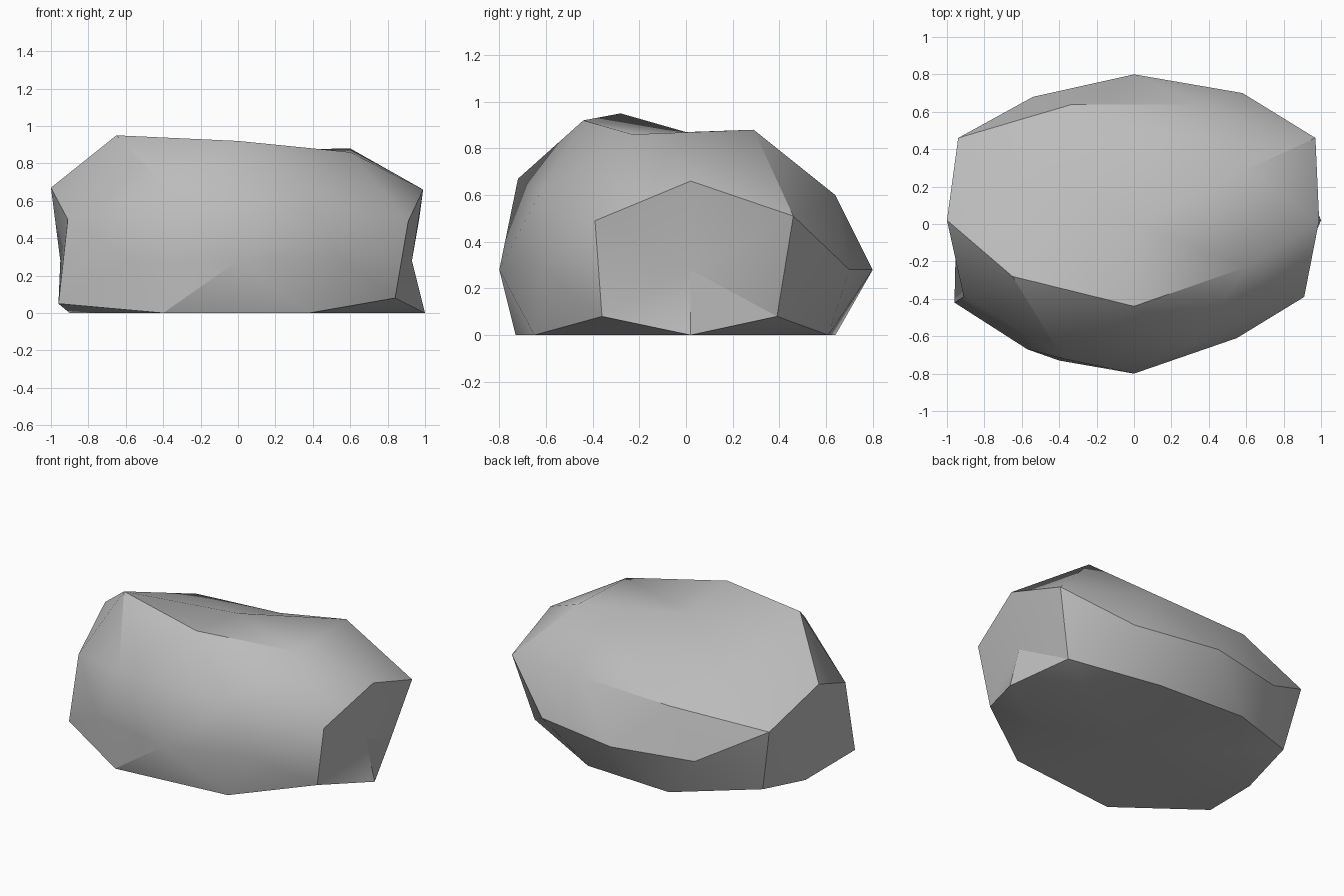
import bpy
import bmesh
import math
from mathutils import Vector

cube = bpy.data.objects.get("Cube")
if cube:
    bpy.data.objects.remove(cube, do_unlink=True)

GOLDEN = (1 + math.sqrt(5)) / 2
CENTRE_HEIGHT = 0.28
RADII = Vector((1.1, 0.82, 0.7))


def axis_aligned_sphere(bm):
    """Faceted ball whose six axis points are all vertices."""
    seeds = [(1, 0, 0), (GOLDEN, 0, 1), (GOLDEN ** 2, GOLDEN, 1)]
    signs = (-1, 1)
    directions = set()
    for seed in seeds:
        for turn in range(3):
            p = seed[turn:] + seed[:turn]
            for sx in signs:
                for sy in signs:
                    for sz in signs:
                        d = Vector((p[0] * sx, p[1] * sy, p[2] * sz)).normalized()
                        directions.add(tuple(round(c, 5) + 0.0 for c in d))
    for d in sorted(directions):
        bm.verts.new(d)
    bmesh.ops.convex_hull(bm, input=bm.verts[:])


def pull_to(bm, rest, targets):
    """Move the vertex resting nearest to each target onto it."""
    for target in map(Vector, targets):
        nearest = min(rest, key=lambda v: (rest[v] - target).length)
        nearest.co = target


bm = bmesh.new()
axis_aligned_sphere(bm)

# Squash the ball and cut it off flat at the ground
for v in bm.verts:
    v.co = v.co * RADII
    v.co.z = max(0, v.co.z + CENTRE_HEIGHT)
rest = {v: v.co.copy() for v in bm.verts}

# Chip the rock into its uneven shape
crown = [(-.65, -.28, .95), (0, -.44, .92), (.6, -.23, .86), (.6, .29, .88),
         (0, 0, .87), (0, .45, .7), (-.55, .35, .72)]
front_side = [(-.38, -.72, .67), (.35, -.62, .62), (0, -.8, .28),
              (.55, -.61, .28), (-.57, -.67, .28), (-.4, -.73, 0), (.38, -.65, 0)]
back_side = [(.35, .64, .6), (-.33, .64, .58), (0, .8, .28),
             (.58, .7, .28), (-.54, .68, .28), (.3, .61, 0), (-.32, .64, 0)]
left_end = [(.99, .02, .66), (.91, -.39, .49), (.97, .46, .51), (.93, .02, .28),
            (.84, -.36, .08), (.85, .39, .08), (1, .02, 0)]
right_end = [(-1, .02, .67), (-.91, -.39, .5), (-.94, .46, .5), (-.95, .02, .28),
             (-.96, -.42, .05), (-.85, .4, .07), (-.9, .02, 0)]
for region in (crown, front_side, back_side, left_end, right_end):
    pull_to(bm, rest, region)

bmesh.ops.recalc_face_normals(bm, faces=bm.faces[:])
mesh = bpy.data.meshes.new("rock")
bm.to_mesh(mesh)
bm.free()

# Plain grey stone
stone = bpy.data.materials.new("grey_stone")
stone.use_nodes = True
colour = (0.5, 0.5, 0.5, 1)
stone.diffuse_color = colour
stone.node_tree.nodes["Principled BSDF"].inputs["Base Color"].default_value = colour
mesh.materials.append(stone)

rock = bpy.data.objects.new("rock", mesh)
bpy.context.collection.objects.link(rock)
bpy.context.view_layer.objects.active = rock
rock.select_set(True)
bpy.ops.object.shade_smooth_by_angle(angle=math.radians(30))
